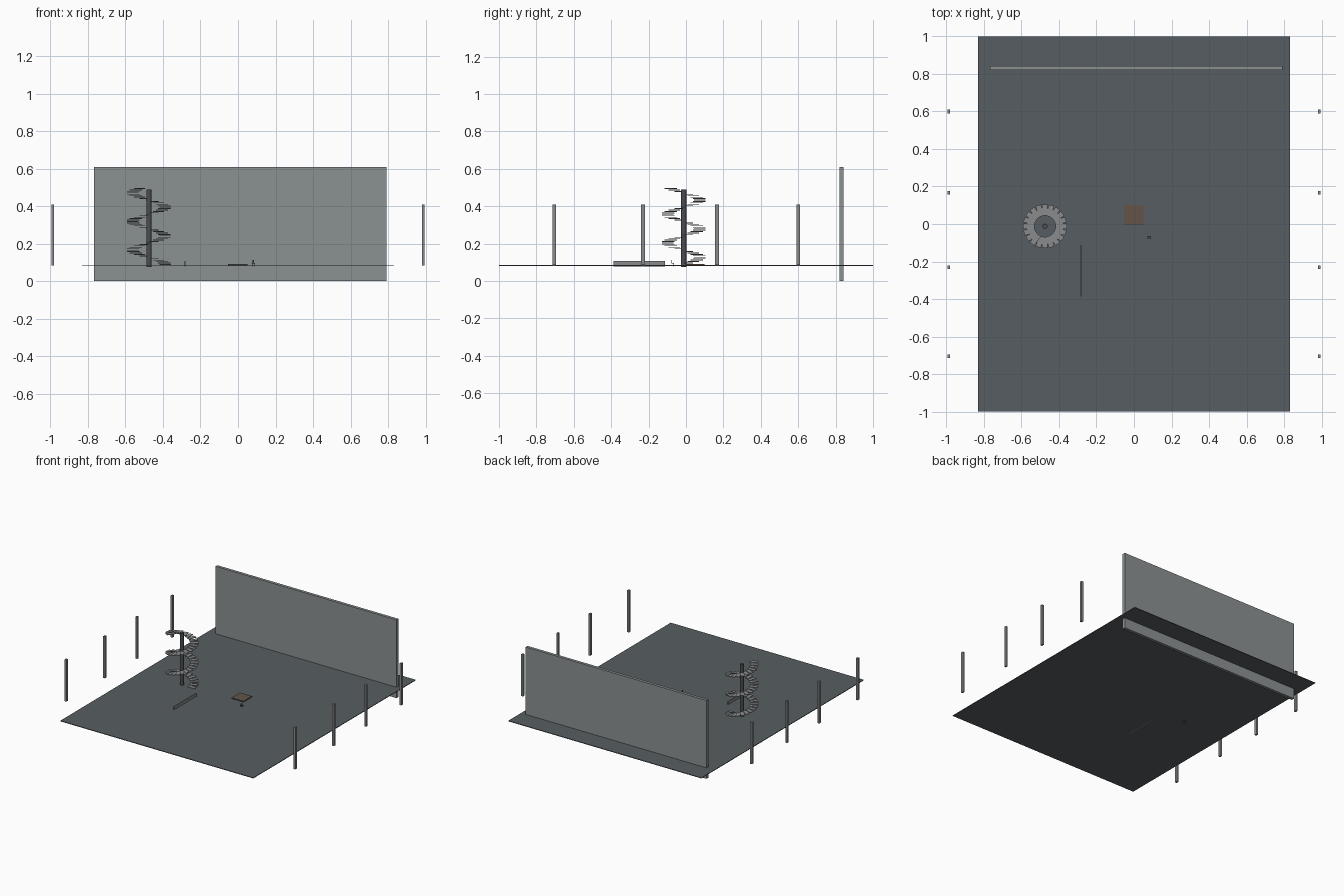
import bpy, bmesh, math
from mathutils import Matrix

if "Cube" in bpy.data.objects:
    bpy.data.objects.remove(bpy.data.objects["Cube"])


def material(name, rgb):
    m = bpy.data.materials.new(name)
    m.diffuse_color = (*rgb, 1)
    m.use_nodes = True
    m.node_tree.nodes["Principled BSDF"].inputs["Base Color"].default_value = m.diffuse_color
    return m


def finish(name, bm, mat):
    bmesh.ops.recalc_face_normals(bm, faces=bm.faces[:])
    me = bpy.data.meshes.new(name)
    bm.to_mesh(me)
    bm.free()
    ob = bpy.data.objects.new(name, me)
    bpy.context.collection.objects.link(ob)
    me.materials.append(mat)
    return ob


def add_box(bm, lo, hi, place=Matrix()):
    size = [b - a for a, b in zip(lo, hi)]
    mid = [(a + b) / 2 for a, b in zip(lo, hi)]
    bmesh.ops.create_cube(bm, size=1,
                          matrix=place @ Matrix.Translation(mid) @ Matrix.Diagonal((*size, 1)))


def box(name, lo, hi, mat):
    bm = bmesh.new()
    add_box(bm, lo, hi)
    return finish(name, bm, mat)


slate = material("slate", (0.096, 0.11, 0.122))
concrete = material("concrete", (0.26, 0.285, 0.285))
steel = material("steel", (0.25, 0.26, 0.265))
dark = material("dark", (0.07, 0.075, 0.08))
brown = material("brown", (0.125, 0.09, 0.065))
Z = 0.085  # floor level

# Floor and tall back wall
box("floor", (-0.832, -1, Z - 0.005), (0.832, 1, Z), slate)
box("back_wall", (-0.768, 0.82, 0), (0.792, 0.843, 0.61), concrete)

# Posts along both sides
for i, y in enumerate((-0.705, -0.23, 0.166, 0.6)):
    for side, name in ((-1, "left_post"), (1, "right_post")):
        x = side * 0.987
        box(f"{name}_{i + 1}", (x - 0.0075, y - 0.01, Z), (x + 0.0075, y + 0.01, 0.41), steel)

# Low wall, platform with dark front edge
box("low_wall", (-0.286, -0.387, Z - 0.006), (-0.279, -0.113, 0.108), steel)
box("platform", (-0.053, 0, Z), (0.05, 0.1, 0.092), brown)
box("platform_front_edge", (-0.053, -0.004, Z), (0.05, 0, 0.092), dark)

# Tiny chair
bm = bmesh.new()
for x in (0.074, 0.088):
    for y in (-0.076, -0.067):
        add_box(bm, (x, y, Z - 0.006), (x + 0.002, y + 0.002, 0.094))
add_box(bm, (0.073, -0.077, 0.094), (0.091, -0.064, 0.096))
add_box(bm, (0.078, -0.077, 0.096), (0.086, -0.075, 0.112))
finish("small_chair", bm, dark)

# Spiral stair pole
CX, CY = -0.475, -0.012
bm = bmesh.new()
bmesh.ops.create_cone(bm, cap_ends=True, segments=16, radius1=0.014, radius2=0.014,
                      depth=0.415, matrix=Matrix.Translation((CX, CY, 0.2825)))
pole = finish("stair_pole", bm, dark)
bpy.context.view_layer.objects.active = pole
pole.select_set(True)
bpy.ops.object.shade_smooth_by_angle()

# Rectangular treads winding counterclockwise, notched at the outer rim
STEPS, PER_TURN, PITCH = 54, 20, 0.153
treads = bmesh.new()
for i in range(STEPS):
    place = (Matrix.Translation((CX, CY, 0.089 + i * PITCH / PER_TURN))
             @ Matrix.Rotation(i * math.tau / PER_TURN, 4, 'Z'))
    add_box(treads, (0.056, -0.0145, -0.002), (0.117, 0.0145, 0.002), place)
finish("stair_treads", treads, steel)
